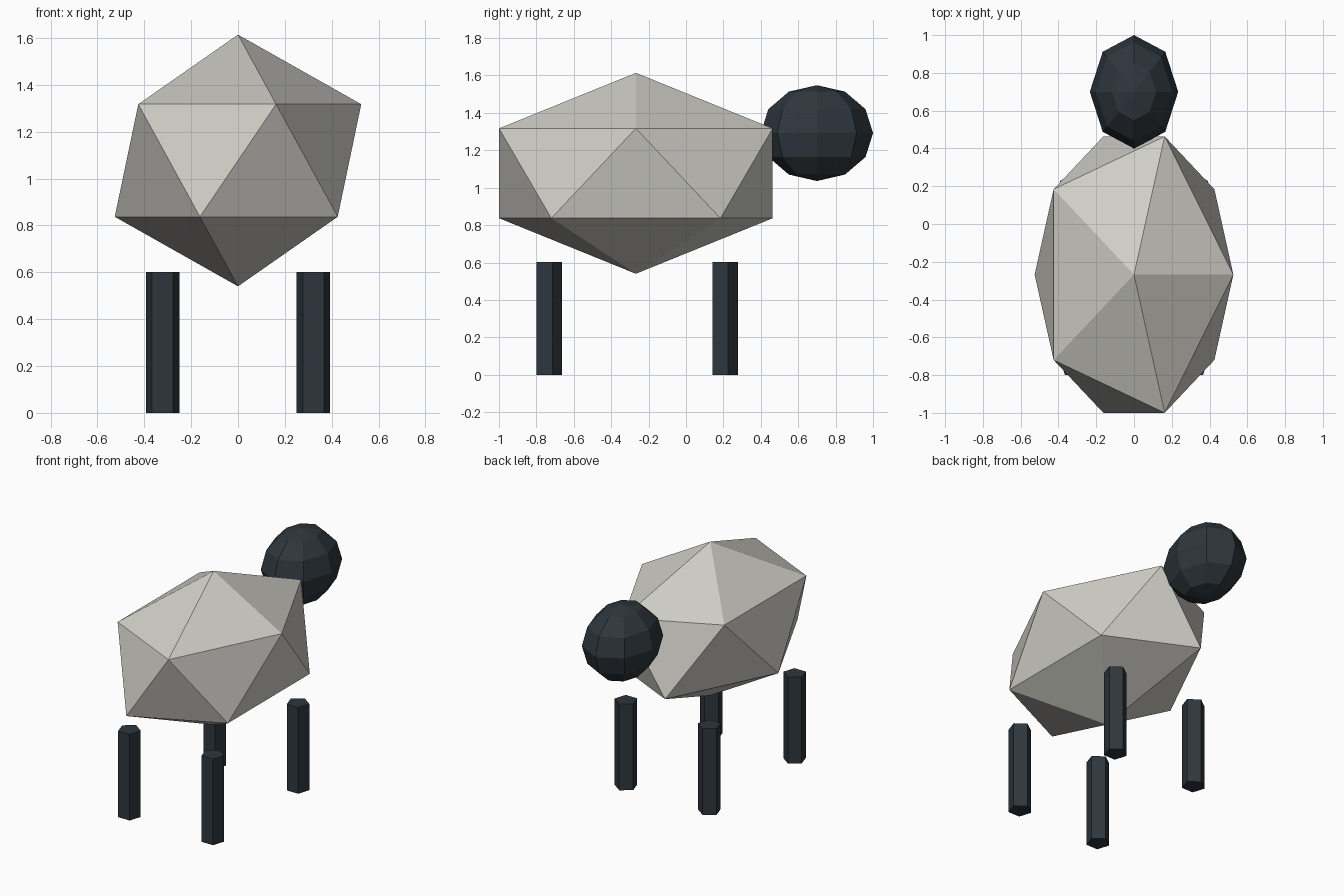
import bpy

# Remove the default cube
cube = bpy.data.objects.get("Cube")
if cube:
    bpy.data.objects.remove(cube, do_unlink=True)


def make_material(name, rgb):
    mat = bpy.data.materials.new(name)
    mat.use_nodes = True
    colour = (*rgb, 1.0)
    mat.diffuse_color = colour
    mat.node_tree.nodes["Principled BSDF"].inputs["Base Color"].default_value = colour
    return mat


def finish(name, mat, scale=(1, 1, 1)):
    """Name, scale and colour the newly added flat-shaded primitive."""
    obj = bpy.context.object
    obj.name = obj.data.name = name
    obj.scale = scale
    obj.data.materials.append(mat)
    bpy.ops.object.transform_apply(location=False, rotation=False, scale=True)
    bpy.ops.object.shade_flat()
    return obj


wool = make_material("pale_wool", (0.62, 0.61, 0.56))
slate = make_material("dark_slate", (0.027, 0.037, 0.046))

BODY_Y = -0.268

# Body: a stretched icosahedron
bpy.ops.mesh.primitive_ico_sphere_add(subdivisions=1, radius=1, location=(0, BODY_Y, 1.077))
finish("body", wool, (0.588, 0.86, 0.537))

# Head: a low-poly ellipsoid
bpy.ops.mesh.primitive_uv_sphere_add(segments=8, ring_count=6, radius=1, location=(0, 0.70, 1.292))
finish("head", slate, (0.234, 0.30, 0.256))

# Legs: four five-sided posts
for side, x in (("left", 0.322), ("right", -0.322)):
    for end, y in (("head_end", 0.47), ("tail_end", -0.47)):
        bpy.ops.mesh.primitive_cylinder_add(vertices=5, radius=0.075, depth=0.602,
                                            location=(x, BODY_Y + y, 0.301))
        finish(f"{end}_{side}_leg", slate)
